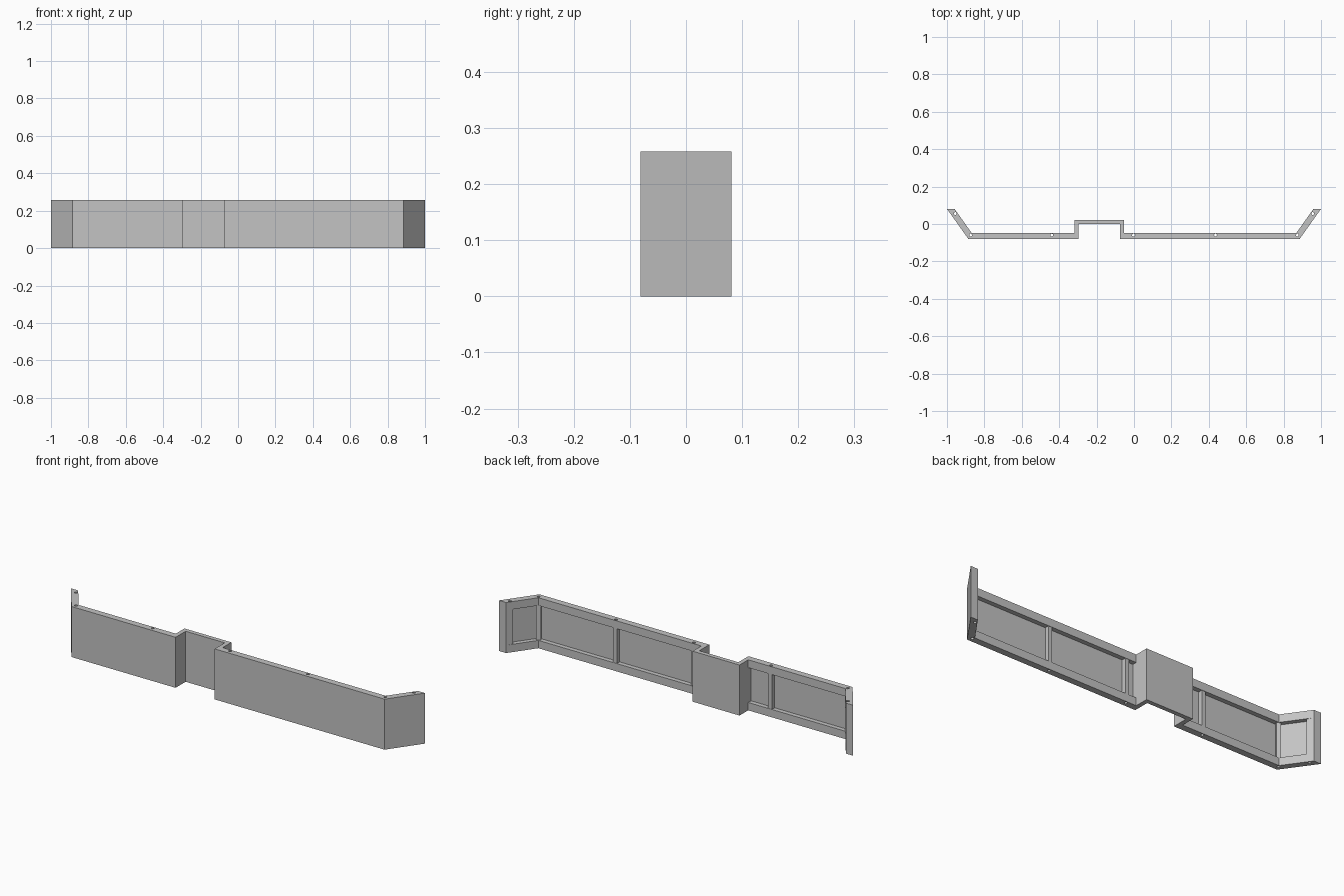
import bpy, bmesh, math

old = bpy.data.objects.get("Cube")
if old:
    bpy.data.objects.remove(old, do_unlink=True)

HEIGHT, DEPTH, FLANGE = 0.258, 0.081, 0.04
CORNER, THICK, SKIN = 0.885, 0.033, 0.010
NOTCH_L, NOTCH_R, WALL = -0.318, -0.053, 0.022
ANGLE = math.atan2(2 * DEPTH, 1 - CORNER)     # slope of the end wings

grey = bpy.data.materials.new("concrete_grey")
grey.use_nodes = True
grey.diffuse_color = (0.55, 0.55, 0.55, 1)
grey.node_tree.nodes["Principled BSDF"].inputs["Base Color"].default_value = (0.55, 0.55, 0.55, 1)


def prism(name, outline, z0, z1):
    """Upright solid with the given plan outline."""
    bm = bmesh.new()
    low = [bm.verts.new((x, y, z0)) for x, y in outline]
    high = [bm.verts.new((x, y, z1)) for x, y in outline]
    bm.faces.new(low)
    bm.faces.new(high)
    n = len(outline)
    for i in range(n):
        j = (i + 1) % n
        bm.faces.new((low[i], low[j], high[j], high[i]))
    bmesh.ops.recalc_face_normals(bm, faces=bm.faces[:])
    mesh = bpy.data.meshes.new(name)
    bm.to_mesh(mesh)
    bm.free()
    mesh.materials.append(grey)
    obj = bpy.data.objects.new(name, mesh)
    bpy.context.collection.objects.link(obj)
    return obj


def combine(target, tool, operation):
    """Apply a boolean and discard the tool."""
    tool.hide_render = True
    mod = target.modifiers.new("cut", "BOOLEAN")
    mod.operation, mod.solver, mod.object = operation, "EXACT", tool
    graph = bpy.context.evaluated_depsgraph_get()
    mesh = bpy.data.meshes.new_from_object(target.evaluated_get(graph))
    target.modifiers.clear()
    target.data = mesh
    bpy.data.objects.remove(tool, do_unlink=True)


def bend(d):
    """Right-hand corner, moved inward by d."""
    return (CORNER - d * math.tan(ANGLE / 2), d - DEPTH)


def wing(d, y):
    """Point on the right-hand wing at inset d and height y in plan."""
    cx, cy = bend(d)
    return (cx + (y - cy) / math.tan(ANGLE), y)


def flip(points, side):
    return [(side * x, y) for x, y in points]


def disc(x, y, radius, sides):
    return [(x + radius * math.cos(math.tau * i / sides),
             y + radius * math.sin(math.tau * i / sides)) for i in range(sides)]


# Wall with a stepped recess in the front and angled ends
back = THICK - DEPTH
right_half = [wing(0, DEPTH), wing(THICK, DEPTH), bend(THICK)]
outline = right_half + [
    (NOTCH_R, back), (NOTCH_R, WALL), (NOTCH_L, WALL), (NOTCH_L, back)]
outline += flip(right_half[::-1], -1)
outline += [(-CORNER, -DEPTH), (NOTCH_L + WALL, -DEPTH), (NOTCH_L + WALL, 0),
            (NOTCH_R - WALL, 0), (NOTCH_R - WALL, -DEPTH), (CORNER, -DEPTH)]
wall = prism("barrier_wall", outline, 0, HEIGHT)

# Hollow the back of both panels, leaving a frame around the edge
END = 0.070
for side, inner in ((1, NOTCH_R), (-1, -NOTCH_L)):
    deep = 2 * THICK
    pocket = [(inner, SKIN - DEPTH), bend(SKIN), wing(SKIN, END),
              wing(deep, END), bend(deep), (inner, deep - DEPTH)]
    tool = prism("pocket_cutter", flip(pocket, side), FLANGE, HEIGHT - FLANGE)
    combine(wall, tool, "DIFFERENCE")

# Upright ribs, each bored through from top to bottom
mid = 0.022
spots = [(x, mid - DEPTH, 0) for x in (-0.44, -0.003, 0.436)]
for side in (1, -1):
    x, y = bend(mid)
    spots.append((side * x, y, side * ANGLE / 2))
    x, y = wing(mid, 0.056)
    spots.append((side * x, y, side * ANGLE))

for x, y, turn in spots:
    c, s = math.cos(turn), math.sin(turn)
    box = [(-0.011, -0.017), (0.011, -0.017), (0.011, 0.009), (-0.011, 0.009)]
    plan = [(x + a * c - b * s, y + a * s + b * c) for a, b in box]
    combine(wall, prism("rib", plan, FLANGE / 2, HEIGHT - FLANGE / 2), "UNION")
for x, y, turn in spots:
    combine(wall, prism("bore_cutter", disc(x, y, 0.0075, 12), -0.1, HEIGHT + 0.1),
            "DIFFERENCE")
